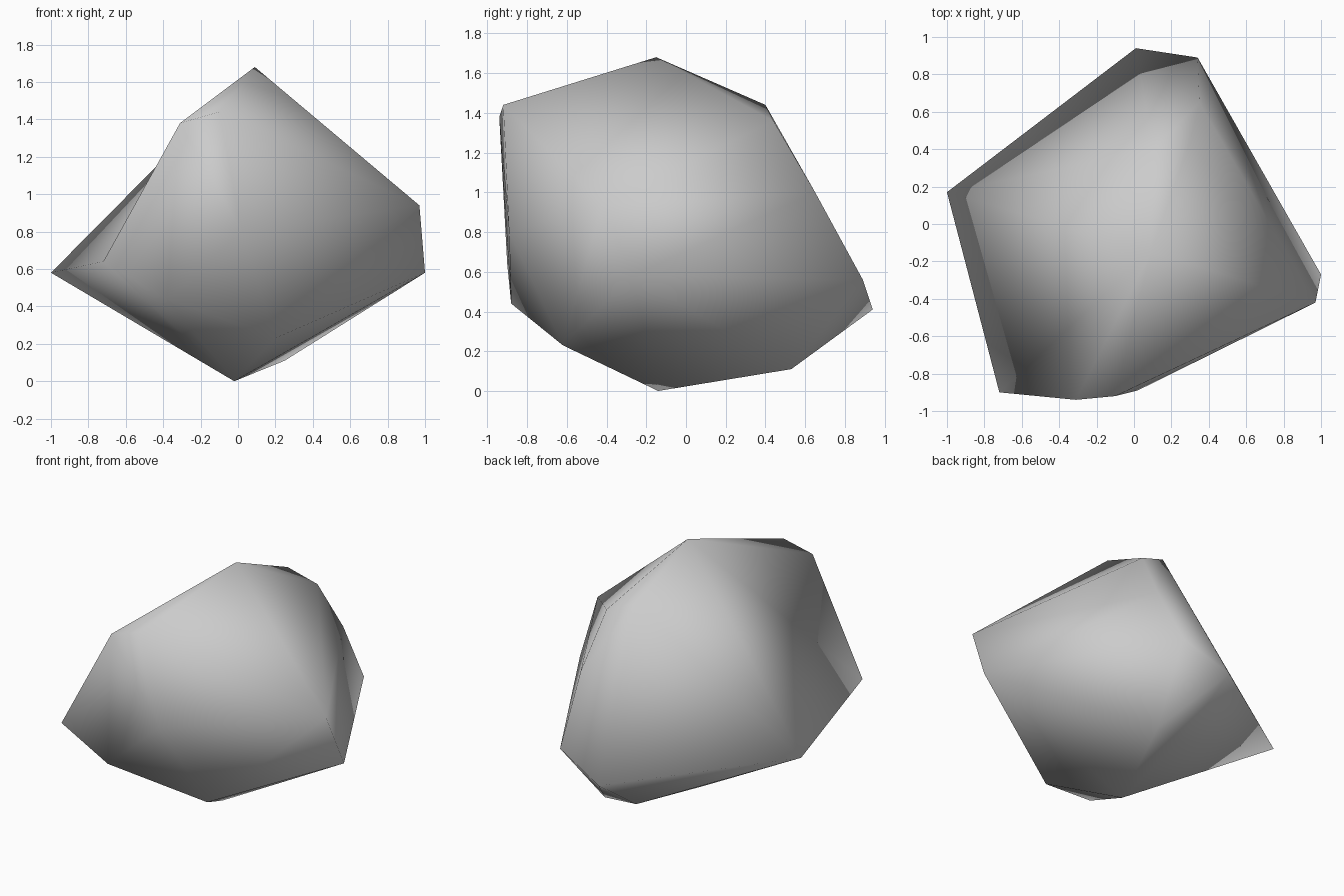
import bpy
import bmesh
from mathutils import Vector

default = bpy.data.objects.get("Cube")
if default:
    bpy.data.objects.remove(default, do_unlink=True)

# Corner points of the boulder, grouped by region
peak = (0.09, -0.15, 1.68)
brow = (-0.31, -0.94, 1.38)
side_tip = (-1.0, 0.17, 0.58)
crown = [peak, brow, (-0.10, -0.92, 1.44), (0.10, 0.40, 1.44), (0.30, 0.44, 1.36)]
middle = [side_tip, (0.97, -0.42, 0.94), (1.0, -0.27, 0.58), (0.35, 0.65, 1.0),
          (0.34, 0.89, 0.56), (0.01, 0.94, 0.41), (-0.72, -0.90, 0.64),
          (0.02, -0.89, 0.80)]
underside = [(-0.38, -0.88, 0.44), (0.20, -0.62, 0.23), (0.25, 0.53, 0.11),
             (0.03, 0.50, 0.11), (-0.02, -0.14, 0.0)]

# Wrap the corners in a convex shell
bm = bmesh.new()
for point in crown + middle + underside:
    bm.verts.new(point)
bmesh.ops.convex_hull(bm, input=bm.verts)
bmesh.ops.delete(bm, geom=[v for v in bm.verts if not v.link_faces], context='VERTS')


def corner(point):
    return min(bm.verts, key=lambda v: (v.co - Vector(point)).length)


# Turn the ridge between brow and side tip into a shallow hollow
ridge = bm.edges.get((corner(brow), corner(side_tip)))
if ridge:
    bmesh.ops.rotate_edges(bm, edges=[ridge], use_ccw=False)

bmesh.ops.recalc_face_normals(bm, faces=bm.faces)
for face in bm.faces:
    face.smooth = True

mesh = bpy.data.meshes.new("boulder")
bm.to_mesh(mesh)
bm.free()
boulder = bpy.data.objects.new("boulder", mesh)
bpy.context.collection.objects.link(boulder)

# Plain grey stone
stone = bpy.data.materials.new("grey_stone")
stone.use_nodes = True
grey = (0.6, 0.6, 0.6, 1.0)
stone.diffuse_color = grey
stone.node_tree.nodes["Principled BSDF"].inputs["Base Color"].default_value = grey
mesh.materials.append(stone)
